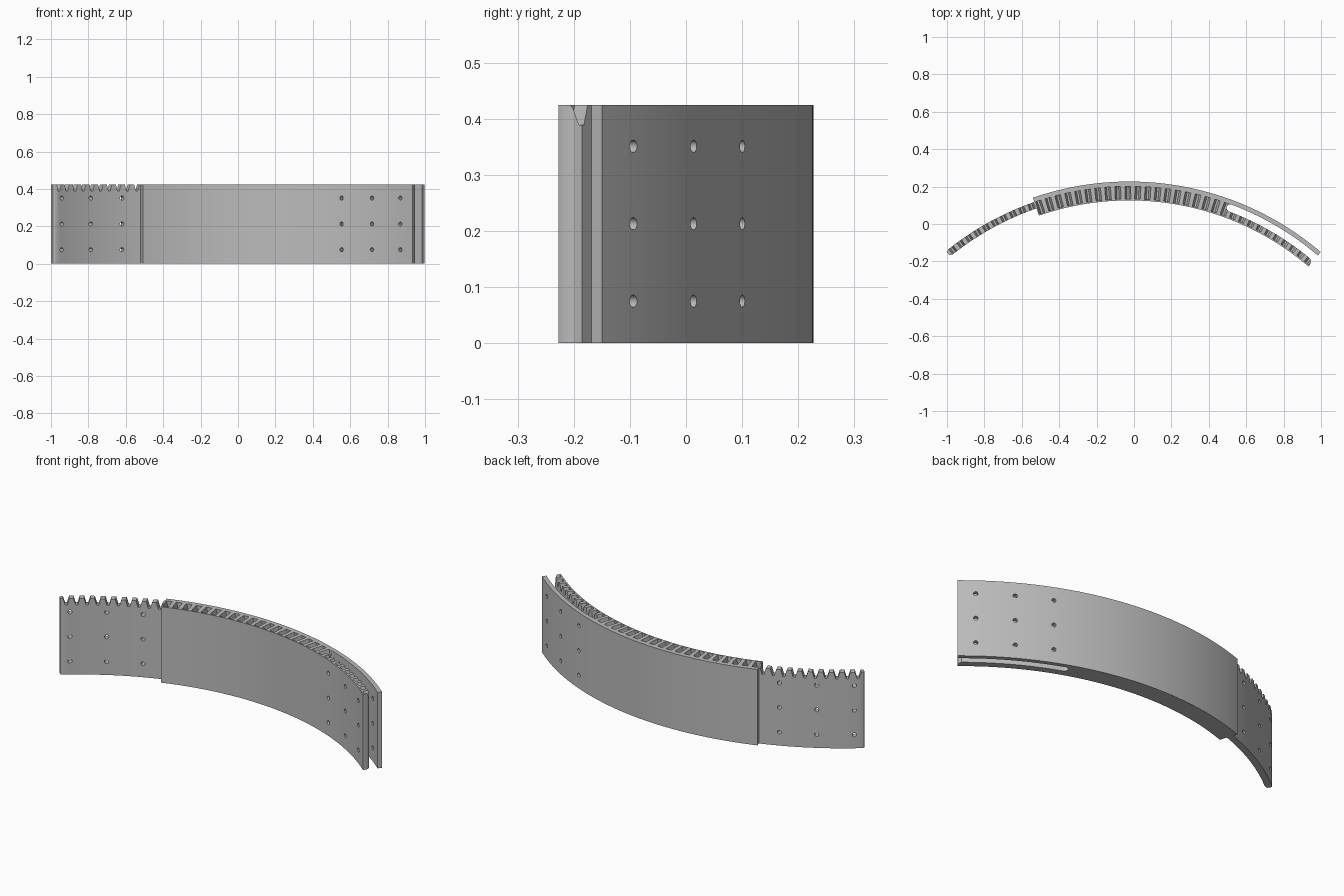
import bpy, bmesh
from math import sin, cos, pi, radians
from mathutils import Vector, Matrix

cube = bpy.data.objects.get("Cube")
if cube:
    bpy.data.objects.remove(cube, do_unlink=True)

CX, CY = -0.025, -1.35          # centre of the ring
HEIGHT = 0.425
R_IN, R_OUT = 1.476, 1.577      # body walls
S_IN, S_OUT = 1.514, 1.553      # slot walls
T_IN, T_OUT = 1.517, 1.553      # tongue walls
LEFT, RIGHT = -19.1, 40.45      # body ends in degrees
HOLE_ANGLES = (23.1, 30.15, 37.2)
HOLE_HEIGHTS = (0.075, 0.213, 0.351)


def polar(r, deg, z=0.0):
    a = radians(deg)
    return Vector((CX + r * sin(a), CY + r * cos(a), z))


def arc(r, a0, a1):
    n = max(2, round(abs(a1 - a0)))
    return [polar(r, a0 + (a1 - a0) * i / n) for i in range(n + 1)]


def extrude(bm, points, offset):
    face = bm.faces.new([bm.verts.new(p) for p in points])
    moved = bmesh.ops.extrude_face_region(bm, geom=[face])["geom"]
    verts = [v for v in moved if isinstance(v, bmesh.types.BMVert)]
    bmesh.ops.translate(bm, verts=verts, vec=offset)


def finish(bm, name):
    bmesh.ops.recalc_face_normals(bm, faces=bm.faces)
    mesh = bpy.data.meshes.new(name)
    bm.to_mesh(mesh)
    bm.free()
    obj = bpy.data.objects.new(name, mesh)
    bpy.context.collection.objects.link(obj)
    return obj


# Plan outline: outer wall, rounded slot, inner wall, tongue with eased end
mid, half = (S_IN + S_OUT) / 2, (S_OUT - S_IN) / 2
slot_end = 20.6
outline = arc(R_OUT, LEFT, RIGHT) + arc(S_OUT, RIGHT, slot_end)
for i in range(1, 10):
    t = pi * i / 10
    outline.append(polar(mid + half * cos(t), slot_end - 0.73 * sin(t)))
outline += arc(S_IN, slot_end, 39.7)
outline += [polar(1.505, 40.2), polar(1.49, RIGHT)]
outline += arc(R_IN, RIGHT, LEFT)
outline += arc(T_IN, LEFT, -38.4)
outline += [polar(1.521, -38.85), polar(1.528, -39.1),
            polar(1.544, -39.1), polar(1.55, -38.85)]
outline += arc(T_OUT, -38.4, LEFT)

bm = bmesh.new()
extrude(bm, outline, Vector((0, 0, HEIGHT)))
segment = finish(bm, "curved_rack_segment")

# Cutter: tapered tooth gaps and bolt holes
bm = bmesh.new()


def tooth_gap(deg, r0, r1):
    a = radians(deg)
    out, side = Vector((sin(a), cos(a), 0)), Vector((cos(a), -sin(a), 0))
    base = polar(r0, deg)
    section = [(-0.0185, 0.435), (-0.005, 0.389), (0.005, 0.389), (0.0185, 0.435)]
    pts = [base + side * s + Vector((0, 0, z)) for s, z in section]
    extrude(bm, pts, out * (r1 - r0))


for i in range(10):
    tooth_gap(-37.9 + 2 * i, 1.5, 1.57)
for i in range(30):
    tooth_gap(39.7 - 2 * i, 1.484, 1.551)
for side in (-1, 1):
    for deg in HOLE_ANGLES:
        for z in HOLE_HEIGHTS:
            spot = polar(1.53, side * deg, z)
            turn = (spot - Vector((CX, CY, z))).to_track_quat('Z', 'Y')
            place = Matrix.Translation(spot) @ turn.to_matrix().to_4x4()
            bmesh.ops.create_cone(bm, cap_ends=True, segments=16, radius1=0.011,
                                  radius2=0.011, depth=0.16, matrix=place)
cutter = finish(bm, "gap_and_hole_cutter")
cutter.hide_render = True

# Cut the segment, then shade the curved walls smooth
cut = segment.modifiers.new("cut", 'BOOLEAN')
cut.operation = 'DIFFERENCE'
cut.solver = 'EXACT'
cut.object = cutter
bpy.ops.object.select_all(action='DESELECT')
segment.select_set(True)
bpy.context.view_layer.objects.active = segment
bpy.ops.object.modifier_apply(modifier=cut.name)
bpy.data.objects.remove(cutter, do_unlink=True)
bpy.ops.object.shade_smooth_by_angle(angle=radians(25))

# Plain grey metal
grey = bpy.data.materials.new("plain_grey")
grey.use_nodes = True
colour = (0.5, 0.5, 0.5, 1.0)
grey.diffuse_color = colour
grey.node_tree.nodes["Principled BSDF"].inputs["Base Color"].default_value = colour
segment.data.materials.clear()
segment.data.materials.append(grey)
